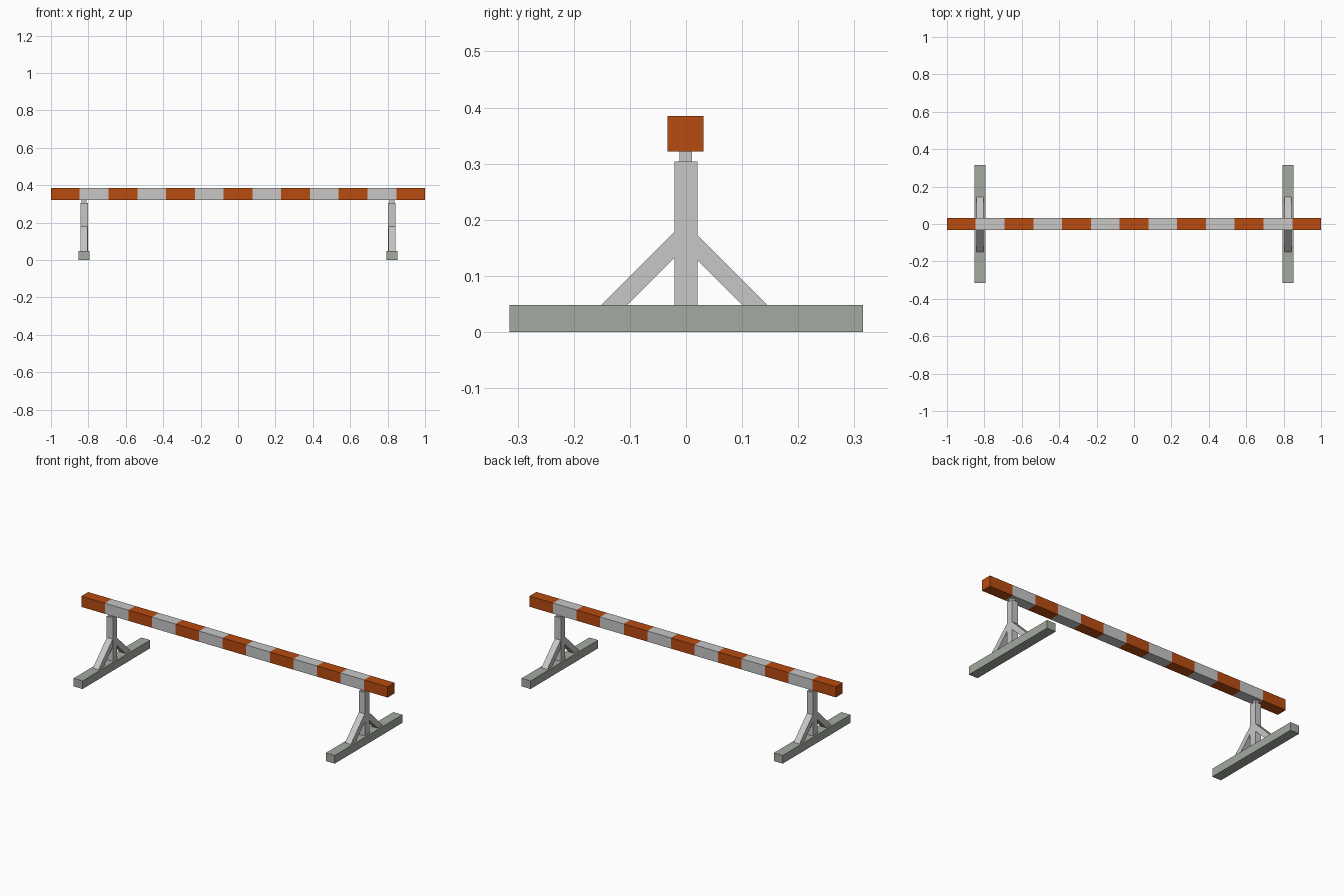
import bpy, bmesh

if "Cube" in bpy.data.objects:
    bpy.data.objects.remove(bpy.data.objects["Cube"])

def material(name, rgb):
    m = bpy.data.materials.new(name)
    m.diffuse_color = (*rgb, 1)
    m.use_nodes = True
    m.node_tree.nodes["Principled BSDF"].inputs["Base Color"].default_value = m.diffuse_color
    return m

ORANGE = material("orange", (0.479, 0.069, 0.005))
WHITE = material("off_white", (0.578, 0.571, 0.565))
GREY = material("grey_green", (0.366, 0.402, 0.352))

def finish(name, bm, *mats):
    bmesh.ops.recalc_face_normals(bm, faces=bm.faces)
    me = bpy.data.meshes.new(name)
    bm.to_mesh(me)
    bm.free()
    for m in mats:
        me.materials.append(m)
    ob = bpy.data.objects.new(name, me)
    bpy.context.collection.objects.link(ob)
    return ob

def prism(name, points, x, half, mat):
    """Extrude a (y, z) profile along x, centred on x."""
    bm = bmesh.new()
    face = bm.faces.new([bm.verts.new((x - half, y, z)) for y, z in points])
    ext = bmesh.ops.extrude_face_region(bm, geom=[face])
    bmesh.ops.translate(bm, vec=(2 * half, 0, 0),
                        verts=[v for v in ext["geom"] if isinstance(v, bmesh.types.BMVert)])
    return finish(name, bm, mat)

def rect(y0, y1, z0, z1):
    return [(y0, z0), (y1, z0), (y1, z1), (y0, z1)]

# Striped beam: one box cut into 13 equal bands of alternating colour
BANDS = 13
beam = prism("striped_beam", rect(-0.033, 0.031, 0.322, 0.385), 0, 1.0, ORANGE)
bm = bmesh.new()
bm.from_mesh(beam.data)
for i in range(1, BANDS):
    bmesh.ops.bisect_plane(bm, geom=bm.verts[:] + bm.edges[:] + bm.faces[:],
                           plane_co=(-1 + 2 * i / BANDS, 0, 0), plane_no=(1, 0, 0))
for f in bm.faces:
    band = min(BANDS - 1, int((f.calc_center_median().x + 1) / 2 * BANDS))
    f.material_index = band % 2
bm.to_mesh(beam.data)
bm.free()
beam.data.materials.append(WHITE)

# Two stands: foot, post, neck and a pair of diagonal braces
FOOT_TOP = 0.048
for side, x in (("left", -0.823), ("right", 0.823)):
    prism(side + "_foot", rect(-0.315, 0.315, 0, FOOT_TOP), x, 0.029, GREY)
    prism(side + "_post", rect(-0.0205, 0.0205, FOOT_TOP, 0.304), x, 0.02, WHITE)
    prism(side + "_neck", rect(-0.012, 0.011, 0.304, 0.322), x, 0.013, WHITE)
    for end, s, outer, inner in (("front", -1, 0.151, 0.105), ("back", 1, 0.145, 0.100)):
        rise = FOOT_TOP - 0.0205
        prism(f"{side}_{end}_brace",
              [(s * outer, FOOT_TOP), (s * inner, FOOT_TOP),
               (s * 0.0205, rise + inner), (s * 0.0205, rise + outer)], x, 0.019, WHITE)
